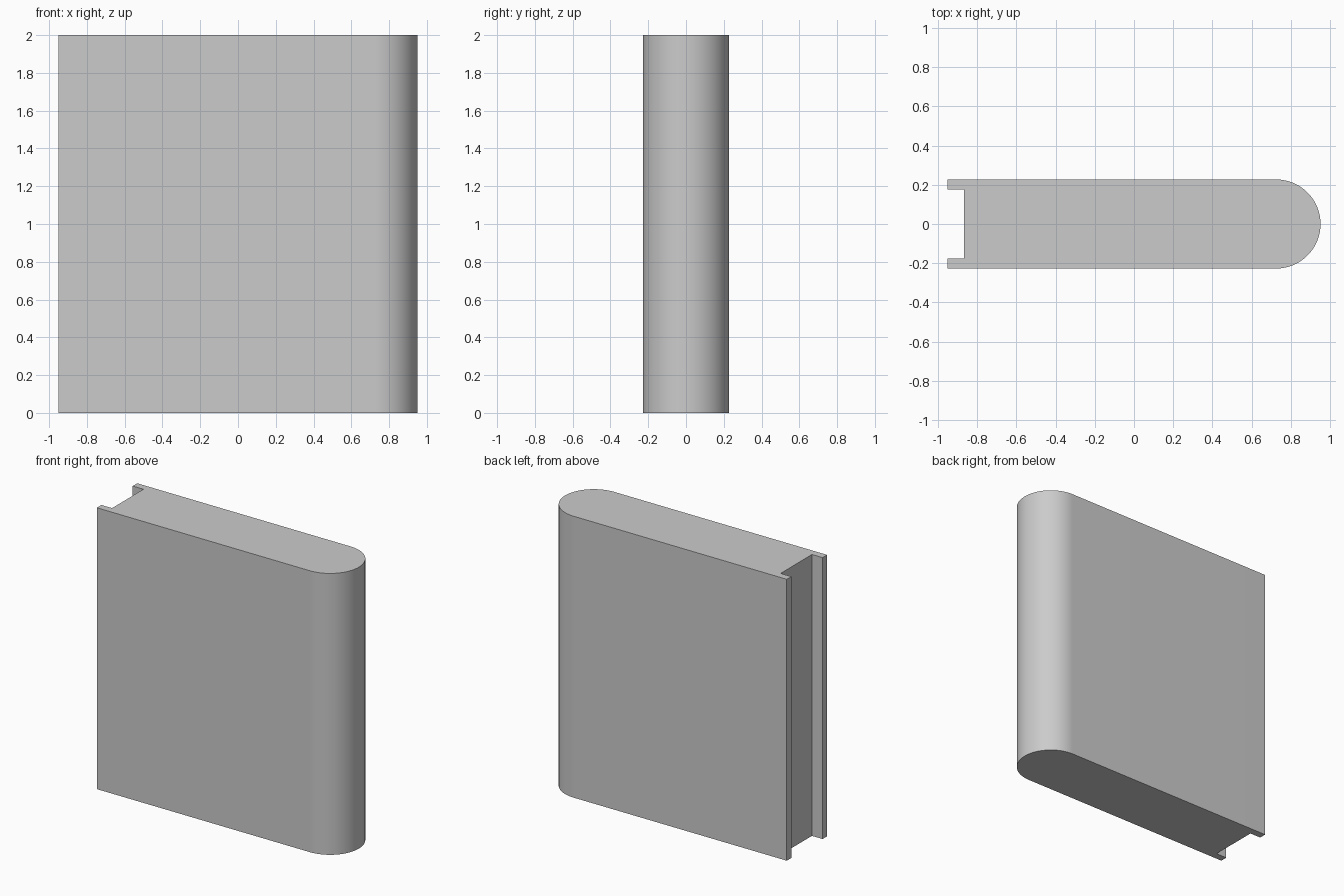
import bpy, bmesh, math

if "Cube" in bpy.data.objects:
    bpy.data.objects.remove(bpy.data.objects["Cube"])

LENGTH, HALF_W, HEIGHT = 0.951, 0.227, 2.0   # half length, half thickness, height
SLOT_X, SLOT_W = -0.867, 0.176               # slot floor and half width
SEGMENTS = 48

# Plan outline: rounded end on +x, slotted end on -x
centre = LENGTH - HALF_W
outline = []
for i in range(SEGMENTS + 1):
    a = -math.pi / 2 + math.pi * i / SEGMENTS
    outline.append((centre + HALF_W * math.cos(a), HALF_W * math.sin(a)))
outline += [(-LENGTH, HALF_W), (-LENGTH, SLOT_W), (SLOT_X, SLOT_W),
            (SLOT_X, -SLOT_W), (-LENGTH, -SLOT_W), (-LENGTH, -HALF_W)]

# Extrude the outline upward into a solid panel
bm = bmesh.new()
base = bm.faces.new([bm.verts.new((x, y, 0)) for x, y in outline])
extruded = bmesh.ops.extrude_face_region(bm, geom=[base], use_keep_orig=True)
top = [g for g in extruded["geom"] if isinstance(g, bmesh.types.BMVert)]
bmesh.ops.translate(bm, verts=top, vec=(0, 0, HEIGHT))
bmesh.ops.recalc_face_normals(bm, faces=bm.faces)

mesh = bpy.data.meshes.new("slotted_panel")
bm.to_mesh(mesh)
bm.free()
panel = bpy.data.objects.new("slotted_panel", mesh)
bpy.context.collection.objects.link(panel)

# Smooth the rounded end, keep the corners sharp
bpy.context.view_layer.objects.active = panel
panel.select_set(True)
bpy.ops.object.shade_smooth_by_angle(angle=math.radians(30))
